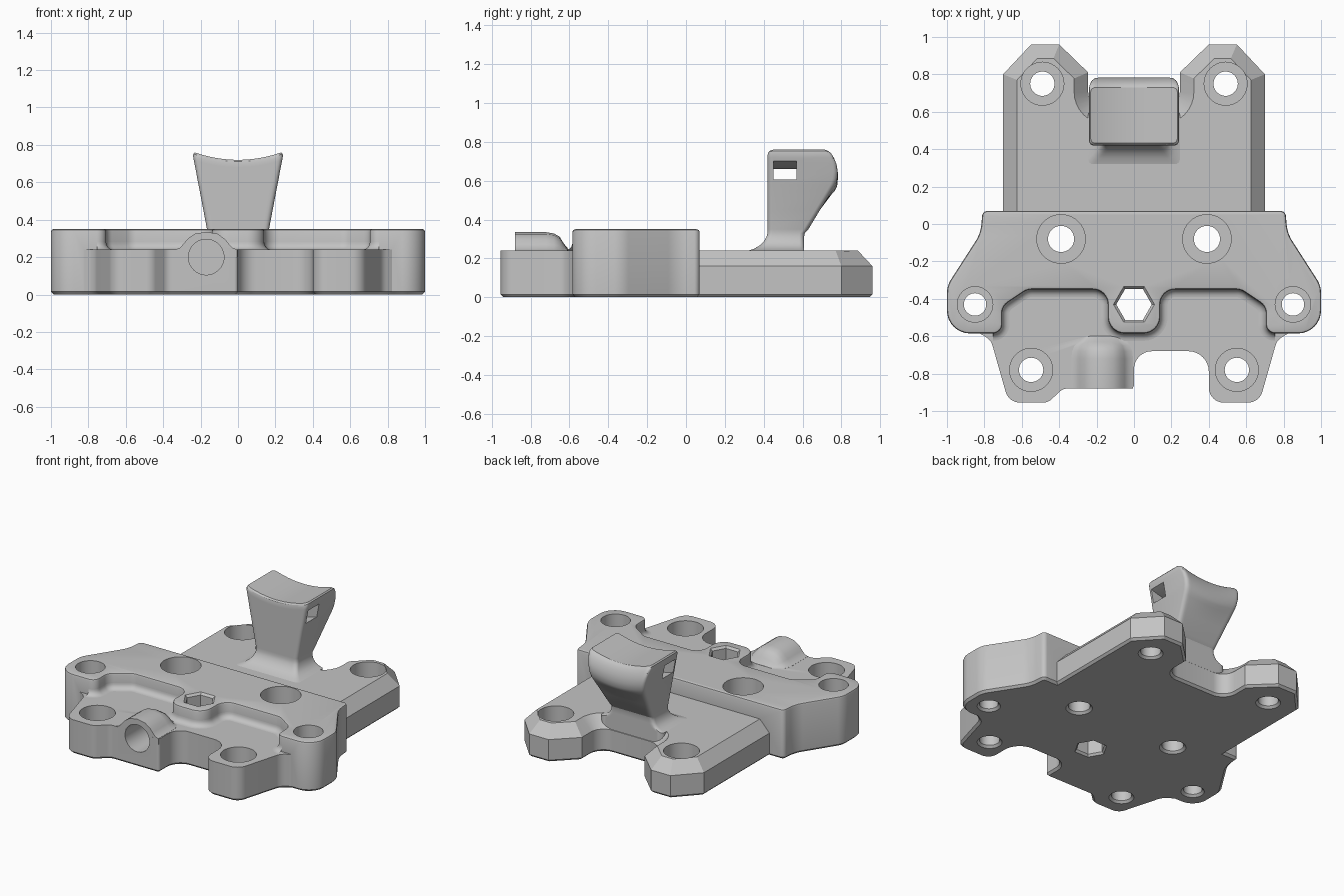
import bpy, bmesh, math
from mathutils import Vector

if "Cube" in bpy.data.objects:
    bpy.data.objects.remove(bpy.data.objects["Cube"])

grey = bpy.data.materials.new("plain_grey")
grey.diffuse_color = (0.55, 0.55, 0.55, 1)
grey.use_nodes = True
grey.node_tree.nodes["Principled BSDF"].inputs["Base Color"].default_value = grey.diffuse_color


def loft(name, rings, strip_caps=False, capped=True):
    """Skin a stack of equal-length closed rings (open strips when not capped)."""
    bm = bmesh.new()
    vs = [[bm.verts.new(p) for p in r] for r in rings]
    n = len(rings[0])
    for a, b in zip(vs, vs[1:]):
        for i in range(n if capped else n - 1):
            j = (i + 1) % n
            bm.faces.new((a[i], a[j], b[j], b[i]))
    if capped:
        for r in (vs[0], vs[-1]):
            if strip_caps:
                for i in range(n // 2 - 1):
                    bm.faces.new((r[i], r[i + 1], r[n - 2 - i], r[n - 1 - i]))
            else:
                bm.faces.new(r)
    bmesh.ops.recalc_face_normals(bm, faces=bm.faces)
    if capped and bm.calc_volume(signed=True) < 0:
        bmesh.ops.reverse_faces(bm, faces=bm.faces)
    me = bpy.data.meshes.new(name)
    bm.to_mesh(me)
    bm.free()
    ob = bpy.data.objects.new(name, me)
    bpy.context.collection.objects.link(ob)
    me.materials.append(grey)
    return ob


def rounded(pts, seg=8):
    """Counter-clockwise outline with each (x, y, radius) corner filleted."""
    area = sum(a[0] * b[1] - b[0] * a[1] for a, b in zip(pts, pts[1:] + pts[:1]))
    if area < 0:
        pts = pts[::-1]
    out, n = [], len(pts)
    for i, (x, y, r) in enumerate(pts):
        p = Vector((x, y))
        a = Vector(pts[i - 1][:2]) - p
        b = Vector(pts[(i + 1) % n][:2]) - p
        ang = a.angle(b)
        if r == 0 or ang > 3.1:
            out.append(p)
            continue
        t = min(r / math.tan(ang / 2), a.length * 0.48, b.length * 0.48)
        r = t * math.tan(ang / 2)
        a.normalize()
        b.normalize()
        c = p + (a + b).normalized() * (r / math.sin(ang / 2))
        s, e = p + a * t - c, p + b * t - c
        sweep = s.angle_signed(e)      # clockwise-positive in mathutils
        s0 = math.atan2(s.y, s.x)
        for k in range(seg + 1):
            q = s0 - sweep * k / seg
            out.append(c + Vector((math.cos(q), math.sin(q))) * r)
    return out


def inset(pts, d):
    """Move a counter-clockwise outline inwards by d."""
    out, n = [], len(pts)
    for i, p in enumerate(pts):
        a = (p - pts[i - 1]).normalized()
        b = (pts[(i + 1) % n] - p).normalized()
        na, nb = Vector((-a.y, a.x)), Vector((-b.y, b.x))
        m = (na + nb).normalized()
        out.append(p + m * d / max(m.dot(na), 0.3))
    return out


def slab(name, pts, levels):
    return loft(name, [[(p.x, p.y, z) for p in inset(pts, d)] for z, d in levels])


def mirrored(half):
    return half + [(-x, y, r) for x, y, r in half[::-1]]


def volume(me):
    bm = bmesh.new()
    bm.from_mesh(me)
    v = bm.calc_volume(signed=True)
    bm.free()
    return v


def boolean(ob, tool, op):
    """Apply a boolean, trying the other solver if the result is implausible."""
    v0 = volume(ob.data)
    backup = ob.data.copy()
    for solver in ('EXACT', 'MANIFOLD'):
        m = ob.modifiers.new(op, 'BOOLEAN')
        m.object, m.operation, m.solver = tool, op, solver
        bpy.context.view_layer.update()
        bpy.context.view_layer.objects.active = ob
        bpy.ops.object.modifier_apply(modifier=m.name)
        v = volume(ob.data)
        if (v0 <= v < 3 * v0) if op == 'UNION' else (.85 * v0 < v < v0):
            break
        ob.data = backup.copy()
    bpy.data.objects.remove(tool, do_unlink=True)


def lathe(x, y, prof, n=40):
    return loft("hole_cutter", [[(x + r * math.cos(math.tau * i / n),
                                  y + r * math.sin(math.tau * i / n), z)
                                 for i in range(n)] for z, r in prof])


# Raised middle block
mid = rounded(mirrored([(0.81, 0.07, .03), (0.82, -0.05, .2), (1.0, -0.33, .14),
                        (1.0, -0.585, .14), (0.705, -0.585, .05), (0.705, -0.44, .07),
                        (0.57, -0.35, .08), (0.14, -0.35, .08), (0.14, -0.585, .09)]))
body = slab("base_body", mid, [(0, .015), (.015, 0), (.335, 0), (.346, .004), (.35, .015)])

# Rear plate with two chamfered ears
rear = rounded(mirrored([(0.70, -0.1, 0), (0.70, 0.80, 0), (0.55, 0.96, 0),
                         (0.40, 0.96, 0), (0.245, 0.81, 0), (0.245, 0.61, .10)]))
boolean(body, slab("rear_plate", rear, [(0, .015), (.015, 0), (.16, 0), (.24, .075)]), 'UNION')

# Front plate with notch
front = rounded([(-.5, -.2, 0), (-.85, -.5, 0), (-.85, -.57, 0), (-.765, -.62, .08),
                 (-.67, -.955, .08), (-.46, -.955, .07), (-.38, -.88, .06), (0, -.88, .02),
                 (0, -.68, .11), (.40, -.68, .11), (.40, -.955, .08), (.67, -.955, .08),
                 (.765, -.62, .08), (.85, -.57, 0), (.85, -.5, 0), (.5, -.2, 0)])
boolean(body, slab("front_plate", front, [(0, .015), (.015, 0), (.24, 0)]), 'UNION')

# Round boss over the front socket
half = [(.165, .241), (.14, .25), (.12, .272), (.10, .297), (.06, .325)]
prof = [(.165, .2)] + half + [(0, .335)] + [(-x, z) for x, z in half[::-1]] + [(-.165, .2)]
steps = [(-.8795, 1), (-.72, 1), (-.68, .93), (-.65, .75), (-.63, .4), (-.60, .02)]
boss = loft("boss", [[(-.17 + x * (.6 + .4 * f), y, .239 + (z - .239) * (f if z > .24 else 1))
                      for x, z in prof] for y, f in steps])
boolean(body, boss, 'UNION')

# Counterbored screw holes, hex hole and front socket
for x, y, r, R, floor, top in [(.49, .75, .065, .115, .1, .24), (.39, -.08, .07, .13, .14, .35),
                               (.85, -.43, .06, .095, .14, .35), (.55, -.78, .065, .115, .1, .24)]:
    for s in (-1, 1):
        boolean(body, lathe(s * x, y, [(-.02, r + .035), (.015, r), (floor, r),
                                       (floor, R), (top + .1, R)]), 'DIFFERENCE')
boolean(body, lathe(0, -.43, [(-.02, .125), (.015, .095), (.335, .095), (.37, .13)], 6), 'DIFFERENCE')
socket = loft("socket_cutter", [[(-.17 + .095 * math.cos(math.tau * i / 40), y,
                                  .2 + .095 * math.sin(math.tau * i / 40)) for i in range(40)]
                                for y in (-1, -.66)])
boolean(body, socket, 'DIFFERENCE')

# Soft fillet where the middle block meets the front plate
keep = [i for i, p in enumerate(mid) if abs(p.x) < .76 and p.y < -.3]
rows = []
for k in range(7):
    a = math.pi / 2 * k / 6
    ring = inset(mid, -.04 * (1 - math.sin(a)))
    rows.append([(ring[i].x, ring[i].y, .28 - .04 * math.cos(a)) for i in keep])
fillet = loft("step_fillet", rows, capped=False)

# Upright saddle post: (height, half width, front y, back y)
levels = [(.10, .245, .32, .608), (.24, .245, .32, .608), (.25, .215, .352, .608),
          (.265, .192, .377, .608), (.285, .176, .399, .608), (.31, .167, .414, .608),
          (.33, .164, .42, .612), (.35, .166, .42, .63), (.45, .185, .42, .69),
          (.55, .204, .42, .75), (.58, .21, .42, .767), (.61, .216, .42, .778),
          (.65, .223, .42, .782), (.69, .231, .42, .776), (.72, .237, .42, .764),
          (.74, .24, .42, .753), (.752, .239, .423, .742), (.76, .232, .432, .73)]
N, R = 24, .025
us = [math.sin(math.pi * (i / N - .5)) for i in range(N + 1)]


def sag(u, z):
    return .04 * (1 - u * u) * min(max((z - .5) / .1, 0), 1)


rings = []
for z, w, yf, yb in levels:
    lo, hi = [], []
    for u in us:
        d = min((1 - abs(u)) * w, R)
        off = R - math.sqrt(R * R - (R - d) ** 2)
        lo.append((u * w, yf + off, z - sag(u, z)))
        hi.append((u * w, yb - off, z - sag(u, z)))
    rings.append(lo + hi[::-1])
post = loft("saddle_post", rings, strip_caps=True)

# Curved strap slot through the post
slot = []
for i in range(25):
    x = -.3 + .6 * i / 24
    dz = .04 * (1 - (x / .23) ** 2)
    slot.append([(x, y, z - dz) for y, z in ((.45, .61), (.57, .61), (.57, .70), (.45, .70))])
boolean(post, loft("slot_cutter", slot), 'DIFFERENCE')

for ob in (body, fillet, post):
    bpy.ops.object.select_all(action='DESELECT')
    ob.select_set(True)
    bpy.context.view_layer.objects.active = ob
    bpy.ops.object.shade_smooth_by_angle(angle=math.radians(30))
